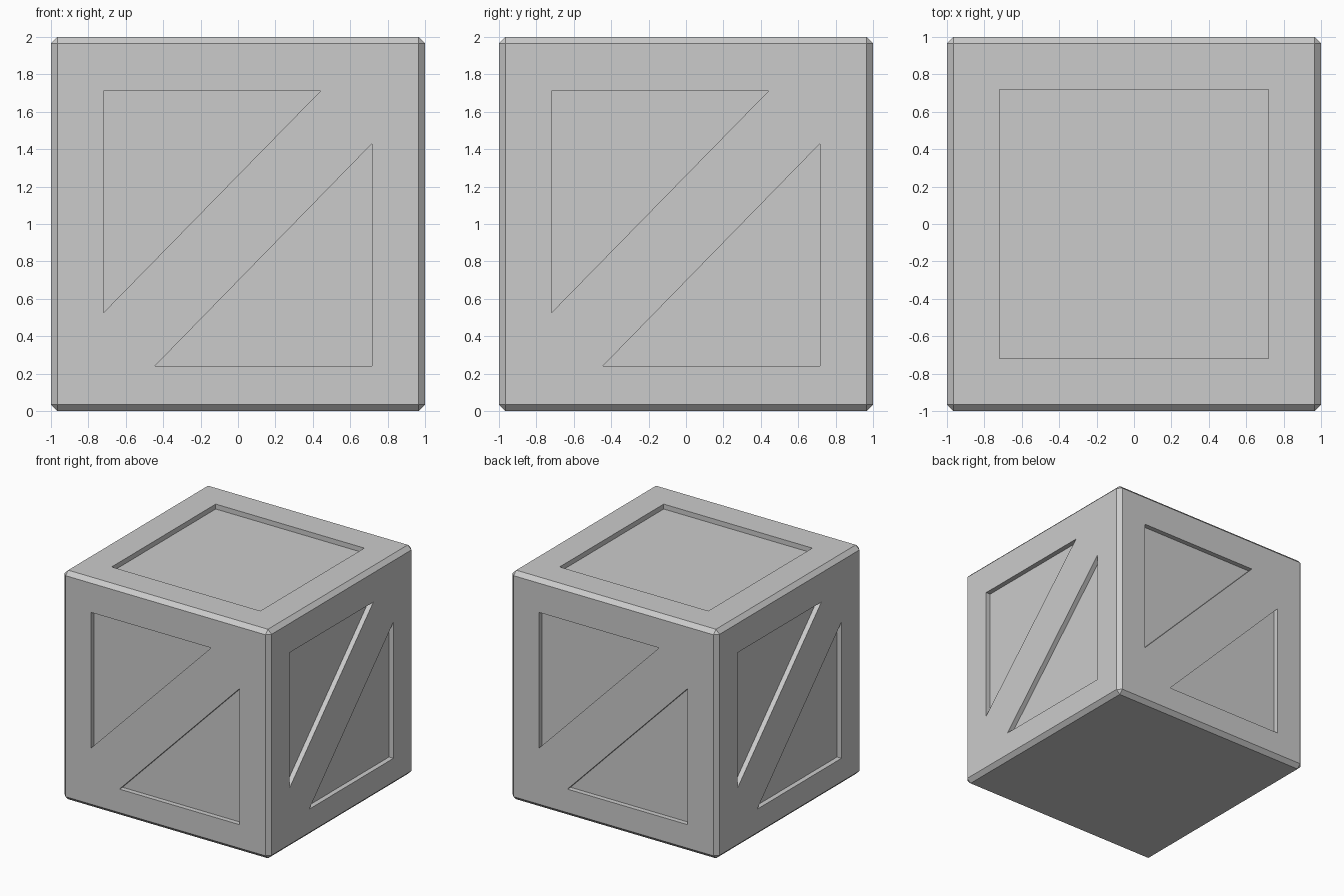
import bpy, bmesh
from math import pi
from mathutils import Matrix, Vector

if "Cube" in bpy.data.objects:
    bpy.data.objects.remove(bpy.data.objects["Cube"])

BEVEL, DEPTH = 0.035, 0.043


def make_object(name, bm):
    bmesh.ops.recalc_face_normals(bm, faces=bm.faces)
    mesh = bpy.data.meshes.new(name)
    bm.to_mesh(mesh)
    bm.free()
    obj = bpy.data.objects.new(name, mesh)
    bpy.context.collection.objects.link(obj)
    return obj


def add_prism(bm, outline, direction, matrix):
    """Extrude a closed outline into a prism and place it."""
    face = bm.faces.new([bm.verts.new(matrix @ Vector(p)) for p in outline])
    new = bmesh.ops.extrude_face_region(bm, geom=[face], use_keep_orig=True)["geom"]
    verts = [v for v in new if isinstance(v, bmesh.types.BMVert)]
    bmesh.ops.translate(bm, verts=verts, vec=matrix.to_3x3() @ Vector(direction))


# Crate body: cube with chamfered edges
bm = bmesh.new()
bmesh.ops.create_cube(bm, size=2, matrix=Matrix.Translation((0, 0, 1)))
bmesh.ops.bevel(bm, geom=bm.edges[:], offset=BEVEL, segments=1, affect='EDGES')
crate = make_object("crate", bm)

# Recess cutters: two triangles on each side, one square on top
triangles = [
    [(-0.72, 0.525), (0.44, 1.71), (-0.72, 1.71)],
    [(-0.445, 0.24), (0.717, 0.24), (0.717, 1.43)],
]
bm = bmesh.new()
for i in range(4):
    turn = Matrix.Rotation(i * pi / 2, 4, 'Z')
    for tri in triangles:
        add_prism(bm, [(x, -1 + DEPTH, z) for x, z in tri], (0, -0.2, 0), turn)
s = 0.718
add_prism(bm, [(-s, -s, 2 - DEPTH), (s, -s, 2 - DEPTH), (s, s, 2 - DEPTH), (-s, s, 2 - DEPTH)],
          (0, 0, 0.2), Matrix.Identity(4))
cutter = make_object("recess_cutter", bm)
cutter.hide_render = True

# Carve the panels
mod = crate.modifiers.new("recesses", 'BOOLEAN')
mod.operation = 'DIFFERENCE'
mod.solver = 'EXACT'
mod.object = cutter
bpy.context.view_layer.objects.active = crate
bpy.ops.object.modifier_apply(modifier=mod.name)
bpy.data.objects.remove(cutter)
